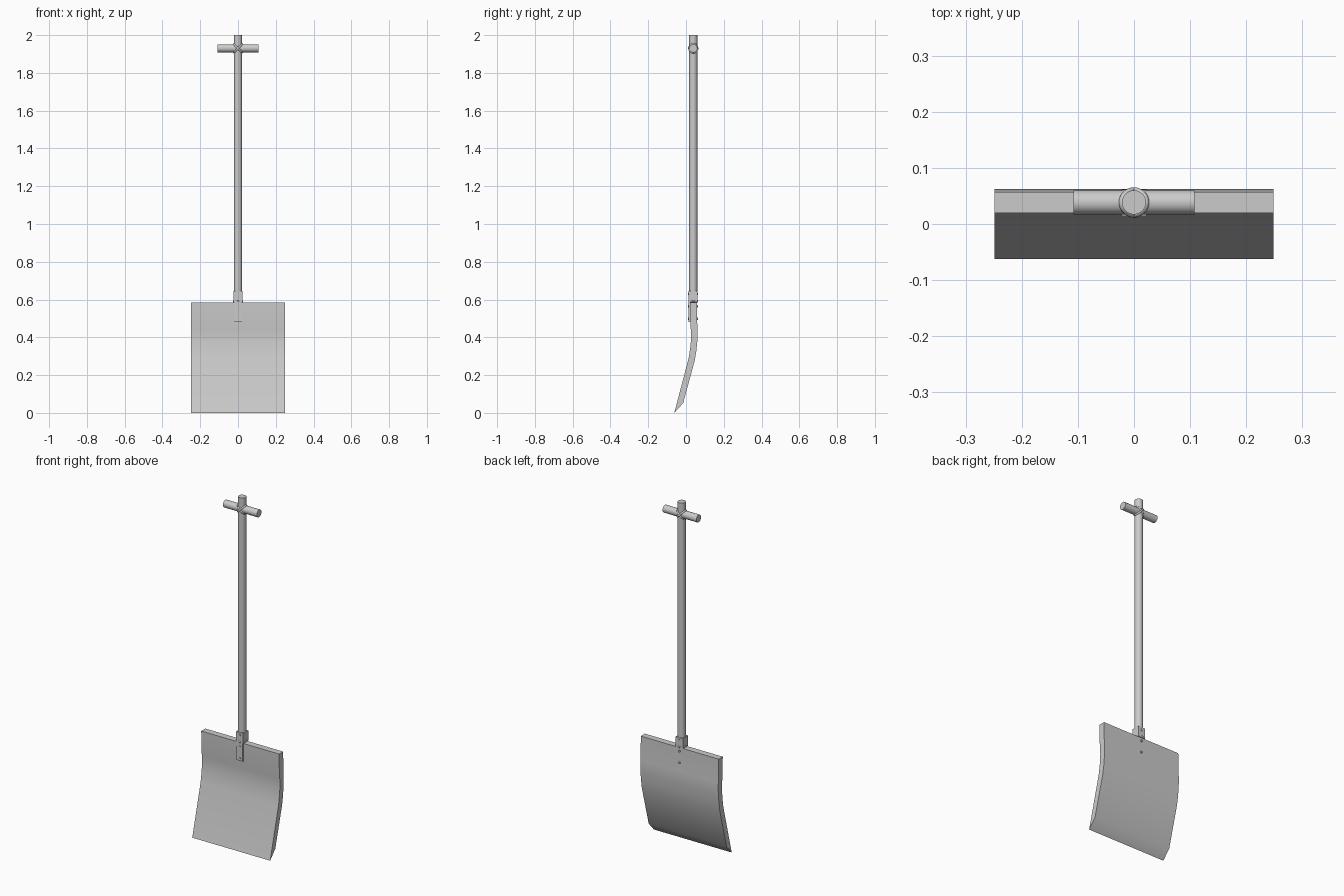
import bpy, bmesh, math
from math import cos, sin, pi

if "Cube" in bpy.data.objects:
    bpy.data.objects.remove(bpy.data.objects["Cube"])

CY = 0.0385      # depth of the shaft axis
R = 0.0215       # tube radius


def smooth(obj):
    bpy.ops.object.select_all(action='DESELECT')
    obj.select_set(True)
    bpy.context.view_layer.objects.active = obj
    bpy.ops.object.shade_smooth_by_angle(angle=math.radians(30))


def cylinder(name, radius, depth, loc, rot=(0, 0, 0), sides=32):
    bpy.ops.mesh.primitive_cylinder_add(vertices=sides, radius=radius, depth=depth,
                                        location=loc, rotation=rot)
    obj = bpy.context.object
    obj.name = name
    smooth(obj)
    return obj


def box(name, lo, hi):
    bpy.ops.mesh.primitive_cube_add(size=1, location=[(a + b) / 2 for a, b in zip(lo, hi)])
    obj = bpy.context.object
    obj.name = name
    obj.scale = [b - a for a, b in zip(lo, hi)]
    return obj


def bead(name, points, radius):
    curve = bpy.data.curves.new(name, 'CURVE')
    curve.dimensions = '3D'
    curve.bevel_depth = radius
    curve.bevel_resolution = 2
    spline = curve.splines.new('POLY')
    spline.points.add(len(points) - 1)
    for p, co in zip(spline.points, points):
        p.co = (*co, 1)
    spline.use_cyclic_u = True
    bpy.context.collection.objects.link(bpy.data.objects.new(name, curve))


# Blade: curved side profile (y, z) swept across the width
front = [(0.020, 0.585), (0.021, 0.50), (0.0255, 0.44), (0.027, 0.41), (0.026, 0.38),
         (0.022, 0.34), (0.014, 0.29), (-0.062, 0.0)]
back = [(-0.015, 0.052), (0.047, 0.28), (0.055, 0.33), (0.060, 0.38),
        (0.062, 0.415), (0.061, 0.45), (0.058, 0.50), (0.057, 0.585)]
bm = bmesh.new()
face = bm.faces.new([bm.verts.new((-0.249, y, z)) for y, z in front + back])
ext = bmesh.ops.extrude_face_region(bm, geom=[face])
bmesh.ops.translate(bm, vec=(0.498, 0, 0),
                    verts=[g for g in ext['geom'] if isinstance(g, bmesh.types.BMVert)])
bmesh.ops.recalc_face_normals(bm, faces=bm.faces)
mesh = bpy.data.meshes.new("blade")
bm.to_mesh(mesh)
bm.free()
blade = bpy.data.objects.new("blade", mesh)
bpy.context.collection.objects.link(blade)
smooth(blade)

# Shaft and cross handle
cylinder("shaft", R, 2.0 - 0.585, (0, CY, (2.0 + 0.585) / 2))
cylinder("cross_handle", R, 0.216, (0, CY, 1.93), (0, pi / 2, 0))

# Weld beads along the two crossing seams and round the shaft foot
ring = [2 * pi * i / 40 for i in range(40)]
for s, label in ((1, "a"), (-1, "b")):
    bead("handle_weld_" + label,
         [(R * cos(t), CY + R * sin(t), 1.93 + s * R * cos(t)) for t in ring], 0.0055)
bead("foot_weld", [(R * cos(t), CY + R * sin(t), 0.59) for t in ring], 0.005)

# Mounting straps clamping the shaft to the blade
box("front_strap", (-0.02, 0.0145, 0.482), (0.02, 0.0215, 0.645))
box("back_strap", (-0.02, 0.0555, 0.586), (0.02, 0.0615, 0.645))
for side in (-1, 1):
    x = sorted((side * 0.017, side * 0.0225))
    box("side_strap", (x[0], 0.0145, 0.586), (x[1], 0.0615, 0.645))

# Rivets passing right through
for z in (0.63, 0.565, 0.498):
    cylinder("rivet", 0.006, 0.054, (0, CY - 0.001, z), (pi / 2, 0, 0), 12)
